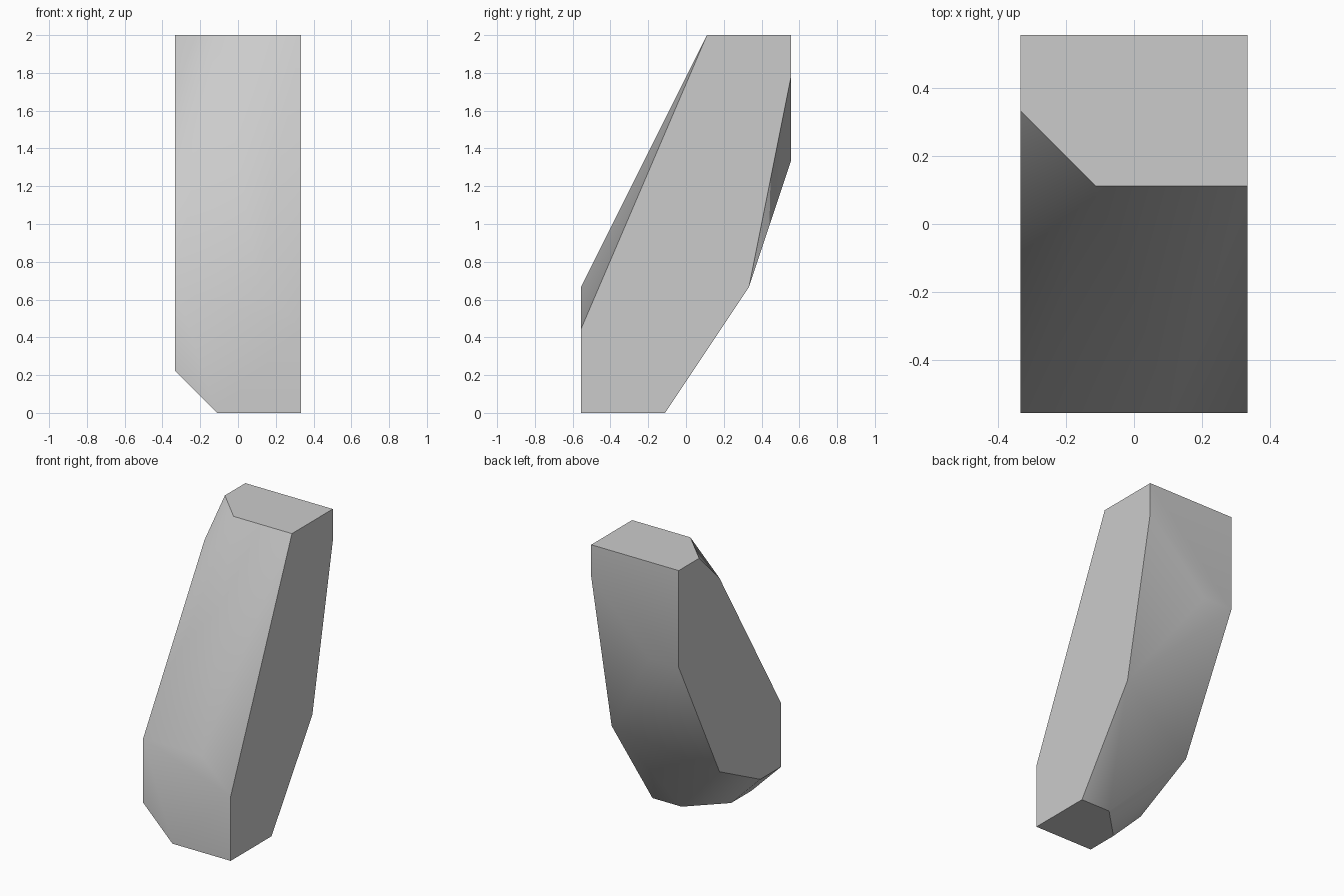
import bpy
import bmesh
import math
from mathutils import Vector

cube = bpy.data.objects.get("Cube")
if cube:
    bpy.data.objects.remove(cube, do_unlink=True)

# Stone grey material
grey = bpy.data.materials.new("stone_grey")
grey.use_nodes = True
colour = (0.6, 0.6, 0.6, 1)
grey.diffuse_color = colour
grey.node_tree.nodes["Principled BSDF"].inputs["Base Color"].default_value = colour

# Corner points on a 3 x 5 x 9 grid of equal steps
STEP = 2 / 9
top = [(0, 5, 9), (0, 4, 9), (1, 3, 9), (3, 3, 9), (3, 5, 9)]
shoulder = [(0, 3, 8), (3, 5, 8), (0, 5, 6), (1, 5, 6)]
front_face = [(0, 0, 3), (2, 0, 3), (3, 0, 2), (0, 0, 1)]
lower_back = [(3, 4, 3), (0, 3, 2), (0, 1, 1)]
base = [(3, 2, 0), (2, 2, 0), (1, 1, 0), (1, 0, 0), (3, 0, 0)]

# Convex leaning block with flat sides merged
bm = bmesh.new()
for x, y, z in top + shoulder + front_face + lower_back + base:
    bm.verts.new(Vector((x - 1.5, y - 2.5, z)) * STEP)
bmesh.ops.convex_hull(bm, input=bm.verts)
bmesh.ops.dissolve_limit(bm, angle_limit=math.radians(0.5),
                         verts=bm.verts, edges=bm.edges)
bmesh.ops.recalc_face_normals(bm, faces=bm.faces)
mesh = bpy.data.meshes.new("leaning_stone")
bm.to_mesh(mesh)
bm.free()
mesh.materials.append(grey)
stone = bpy.data.objects.new("leaning_stone", mesh)
bpy.context.collection.objects.link(stone)

# Soft front and back, crisp outer edges
bpy.ops.object.select_all(action="DESELECT")
stone.select_set(True)
bpy.context.view_layer.objects.active = stone
bpy.ops.object.shade_smooth_by_angle(angle=math.radians(42))
